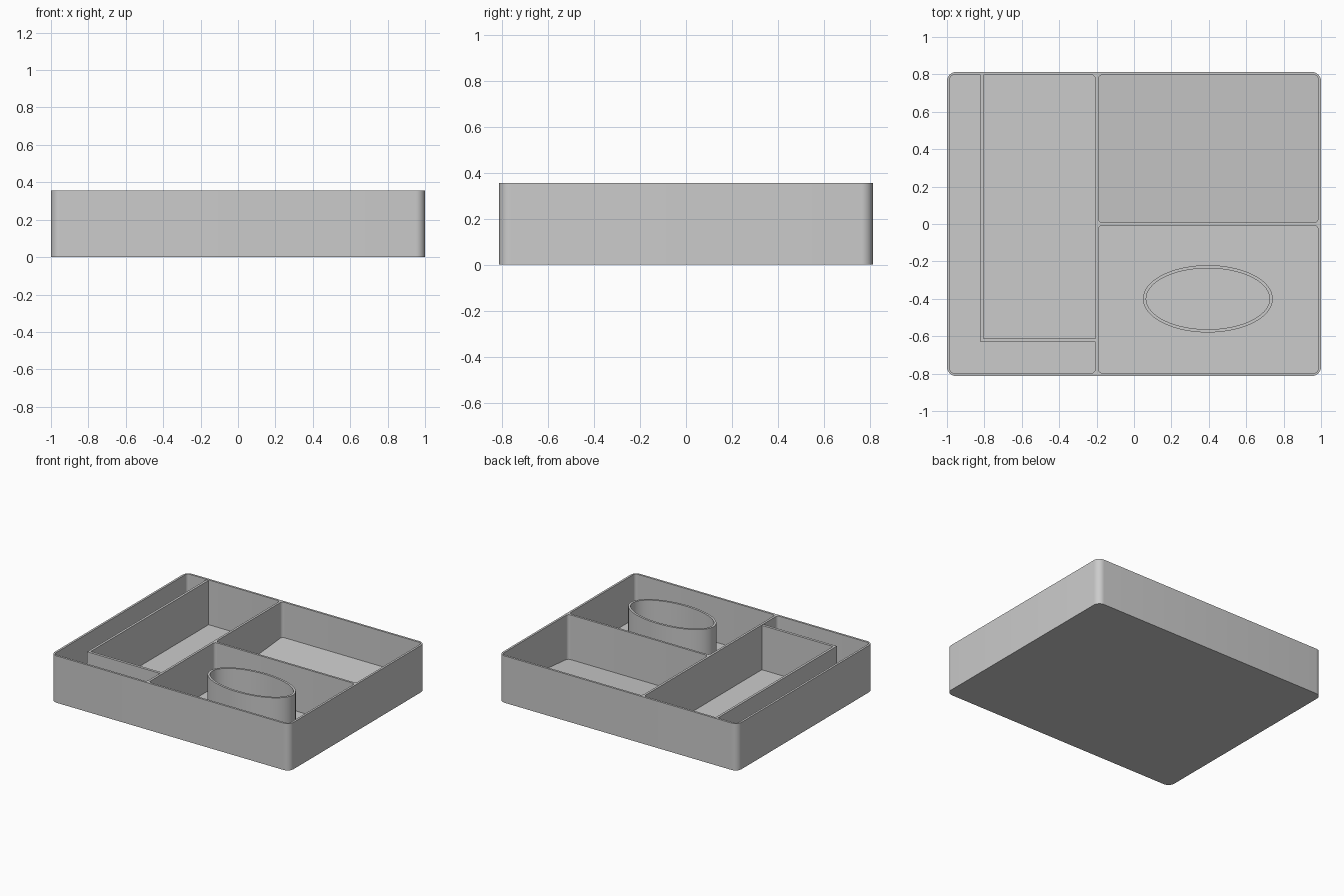
import bpy, bmesh, math

if "Cube" in bpy.data.objects:
    bpy.data.objects.remove(bpy.data.objects["Cube"], do_unlink=True)

grey = bpy.data.materials.new("light grey plastic")
grey.use_nodes = True
grey.diffuse_color = (0.6, 0.6, 0.6, 1)
grey.node_tree.nodes["Principled BSDF"].inputs["Base Color"].default_value = grey.diffuse_color

HEIGHT, FLOOR = 0.355, 0.016
HALF_X, HALF_Y = 1.0, 0.813
IN_X, IN_Y = 0.984, 0.797
OPEN = HEIGHT + 0.1


def add_object(name, bm):
    bmesh.ops.recalc_face_normals(bm, faces=bm.faces)
    mesh = bpy.data.meshes.new(name)
    bm.to_mesh(mesh)
    bm.free()
    mesh.materials.append(grey)
    obj = bpy.data.objects.new(name, mesh)
    bpy.context.collection.objects.link(obj)
    return obj


def extrude_profile(name, points, z0, z1):
    """Prism from a closed outline in plan."""
    bm = bmesh.new()
    face = bm.faces.new([bm.verts.new((x, y, z0)) for x, y in points])
    up = bmesh.ops.extrude_face_region(bm, geom=[face])["geom"]
    for v in up:
        if isinstance(v, bmesh.types.BMVert):
            v.co.z = z1
    return add_object(name, bm)


def rounded_rect(x0, x1, y0, y1, r, steps=8):
    corners = [(x1 - r, y1 - r), (x0 + r, y1 - r), (x0 + r, y0 + r), (x1 - r, y0 + r)]
    return [(cx + r * math.cos((i + k / steps) * math.pi / 2),
             cy + r * math.sin((i + k / steps) * math.pi / 2))
            for i, (cx, cy) in enumerate(corners) for k in range(steps + 1)]


def ellipse(cx, cy, a, b, n=72):
    return [(cx + a * math.cos(2 * math.pi * i / n),
             cy + b * math.sin(2 * math.pi * i / n)) for i in range(n)]


def cut(target, cutter):
    mod = target.modifiers.new("cut", 'BOOLEAN')
    mod.operation = 'DIFFERENCE'
    mod.solver = 'EXACT'
    mod.object = cutter
    cutter.hide_render = True
    bpy.context.view_layer.objects.active = target
    bpy.ops.object.modifier_apply(modifier=mod.name)
    bpy.data.objects.remove(cutter, do_unlink=True)


def smooth(obj):
    bpy.ops.object.select_all(action='DESELECT')
    obj.select_set(True)
    bpy.context.view_layer.objects.active = obj
    bpy.ops.object.shade_smooth_by_angle(angle=math.radians(30))


# Tray body with three rounded compartments
tray = extrude_profile("tray", rounded_rect(-HALF_X, HALF_X, -HALF_Y, HALF_Y, 0.05), 0, HEIGHT)
pockets = [(-IN_X, -0.207, -IN_Y, IN_Y),
           (-0.19, IN_X, 0.008, IN_Y),
           (-0.19, IN_X, -IN_Y, -0.008)]
for x0, x1, y0, y1 in pockets:
    cut(tray, extrude_profile("pocket_cutter", rounded_rect(x0, x1, y0, y1, 0.022), FLOOR, OPEN))
smooth(tray)

# Sloping floor of the back compartment, rising towards the back
ramp = extrude_profile("sloped_floor", rounded_rect(-0.191, IN_X + 0.001, 0.007, IN_Y + 0.001, 0.022),
                       FLOOR - 0.005, FLOOR + 0.001)
for v in ramp.data.vertices:
    if v.co.z > FLOOR:
        v.co.z += 0.07 * (v.co.y - 0.007) / (IN_Y - 0.007)

# L-shaped divider in the long compartment
extrude_profile("corner_divider",
                [(-0.822, IN_Y + 0.005), (-0.822, -0.632), (-0.2, -0.632),
                 (-0.2, -0.612), (-0.804, -0.612), (-0.804, IN_Y + 0.005)],
                FLOOR - 0.005, HEIGHT - 0.003)

# Open oval holder in the front compartment
oval = extrude_profile("oval_holder", ellipse(0.395, -0.4, 0.347, 0.18), FLOOR - 0.005, HEIGHT)
cut(oval, extrude_profile("oval_cutter", ellipse(0.395, -0.4, 0.33, 0.163), FLOOR, OPEN))
smooth(oval)
